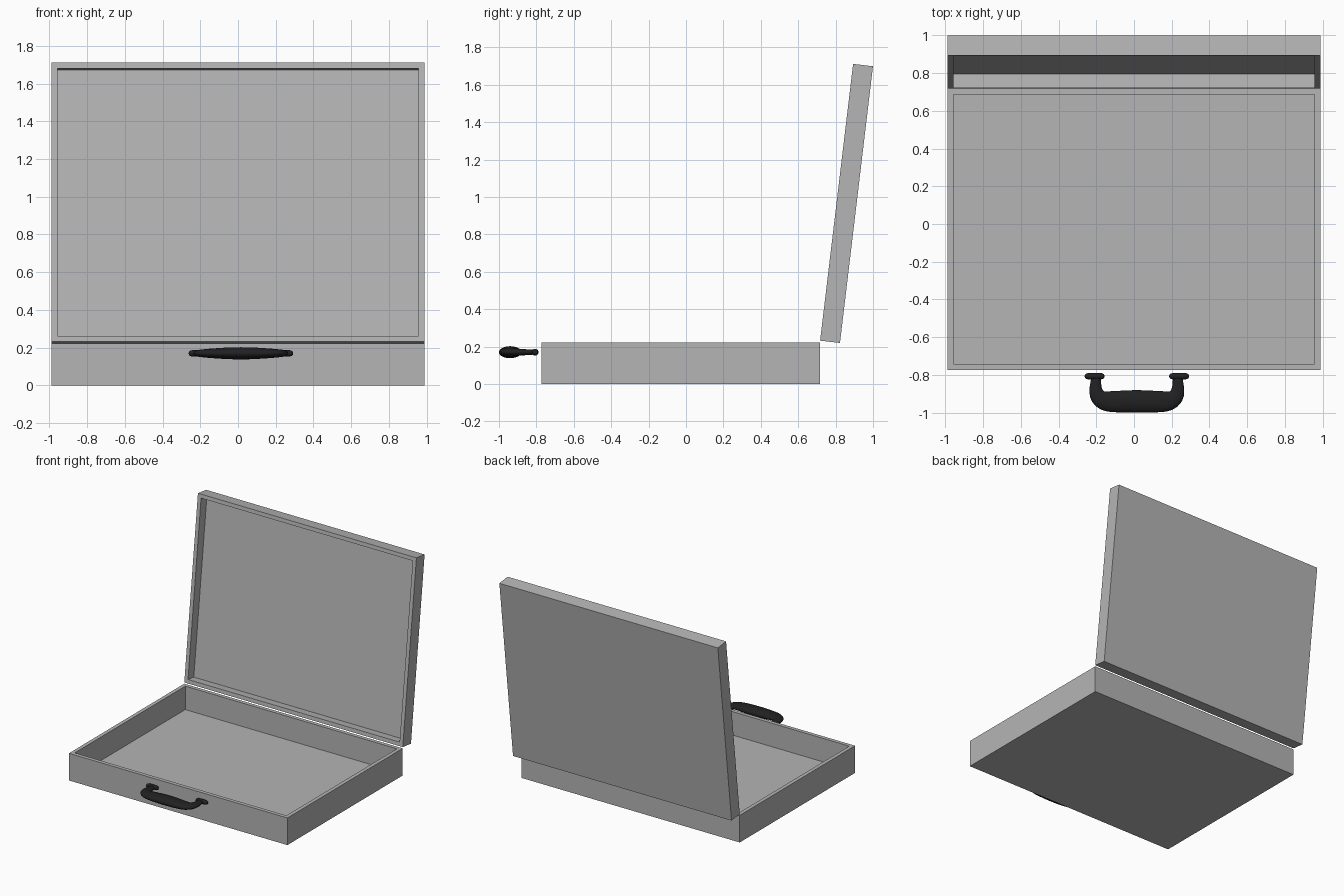
import bpy, bmesh
from math import radians, sin, cos, pi
from mathutils import Vector, Matrix

if "Cube" in bpy.data.objects:
    bpy.data.objects.remove(bpy.data.objects["Cube"])

HALF_W, DEPTH, WALL = 0.988, 1.49, 0.031
BACK_Y = 0.717


def material(name, value):
    mat = bpy.data.materials.new(name)
    mat.diffuse_color = (value, value, value, 1)
    mat.use_nodes = True
    mat.node_tree.nodes["Principled BSDF"].inputs["Base Color"].default_value = mat.diffuse_color
    return mat


grey = material("grey_shell", 0.46)
black = material("black_plastic", 0.015)


def finish(bm, name, mat):
    bmesh.ops.recalc_face_normals(bm, faces=bm.faces)
    mesh = bpy.data.meshes.new(name)
    bm.to_mesh(mesh)
    bm.free()
    mesh.materials.append(mat)
    ob = bpy.data.objects.new(name, mesh)
    bpy.context.collection.objects.link(ob)
    return ob


def tray(name, height, floor):
    """Open box: hinge edge at y = 0, reaching to y = -DEPTH, opening upward."""
    bm = bmesh.new()
    bmesh.ops.create_cube(bm, size=1)
    bmesh.ops.scale(bm, vec=(2 * HALF_W, DEPTH, height), verts=bm.verts)
    bmesh.ops.translate(bm, vec=(0, -DEPTH / 2, height / 2), verts=bm.verts)
    bm.normal_update()
    top = max(bm.faces, key=lambda f: f.normal.z)
    bmesh.ops.inset_region(bm, faces=[top], thickness=WALL, use_even_offset=True)
    # push the inset face down to make the inner walls and floor
    inner = bmesh.ops.extrude_discrete_faces(bm, faces=[top])["faces"][0]
    bmesh.ops.translate(bm, vec=(0, 0, floor - height), verts=inner.verts)
    return finish(bm, name, grey)


def tube(name, rings, n=12):
    """Loft of ellipses; each ring is (centre, in-plane side vector, half height)."""
    bm = bmesh.new()
    loops = []
    for c, side, h in rings:
        loops.append([bm.verts.new(c + side * cos(2 * pi * i / n)
                                   + Vector((0, 0, h * sin(2 * pi * i / n))))
                      for i in range(n)])
    for a, b in zip(loops, loops[1:]):
        for i in range(n):
            j = (i + 1) % n
            bm.faces.new((a[i], a[j], b[j], b[i]))
    bm.faces.new(loops[0])
    bm.faces.new(loops[-1])
    ob = finish(bm, name, black)
    sub = ob.modifiers.new("round", 'SUBSURF')
    sub.levels = sub.render_levels = 1
    ob.data.shade_smooth()
    return ob


# bottom half of the case
base = tray("case_base", 0.222, 0.03)
base.location.y = BACK_Y

# lid, swung open past upright about the back edge
lid = tray("case_lid", 0.107, 0.031)
lid.matrix_world = (Matrix.Translation((0, BACK_Y, 0.232))
                    @ Matrix.Rotation(radians(-6.8), 4, 'X')
                    @ Matrix(((1, 0, 0, 0), (0, 0, -1, 0.107),
                              (0, -1, 0, 0), (0, 0, 0, 1))))

# handle grip: half profile of (x, y, half width, half height), mirrored
HX, HZ = 0.015, 0.17
half = [(0.215, -0.80, 0.026, 0.014), (0.218, -0.84, 0.029, 0.015),
        (0.220, -0.88, 0.036, 0.019), (0.210, -0.917, 0.047, 0.021),
        (0.175, -0.940, 0.057, 0.025), (0.12, -0.942, 0.059, 0.029),
        (0.06, -0.941, 0.061, 0.033)]
path = half + [(0, -0.940, 0.063, 0.034)] + [(-x, y, w, h) for x, y, w, h in half[::-1]]
pts = [Vector((HX + x, y, HZ)) for x, y, _, _ in path]
rings = []
for k, (_, _, w, h) in enumerate(path):
    t = (pts[min(k + 1, len(pts) - 1)] - pts[max(k - 1, 0)]).normalized()
    rings.append((pts[k], Vector((-t.y, t.x, 0)) * w, h))
tube("handle_grip", rings)

# rounded cross bars at the ends of the handle
bar = [(-0.053, 0.008), (-0.045, 0.017), (-0.02, 0.019),
       (0.02, 0.019), (0.045, 0.017), (0.053, 0.008)]
for s, label in ((-1, "left"), (1, "right")):
    tube("handle_foot_" + label,
         [(Vector((HX + s * 0.224 + x, -0.807, HZ)), Vector((0, r, 0)), r)
          for x, r in bar])
